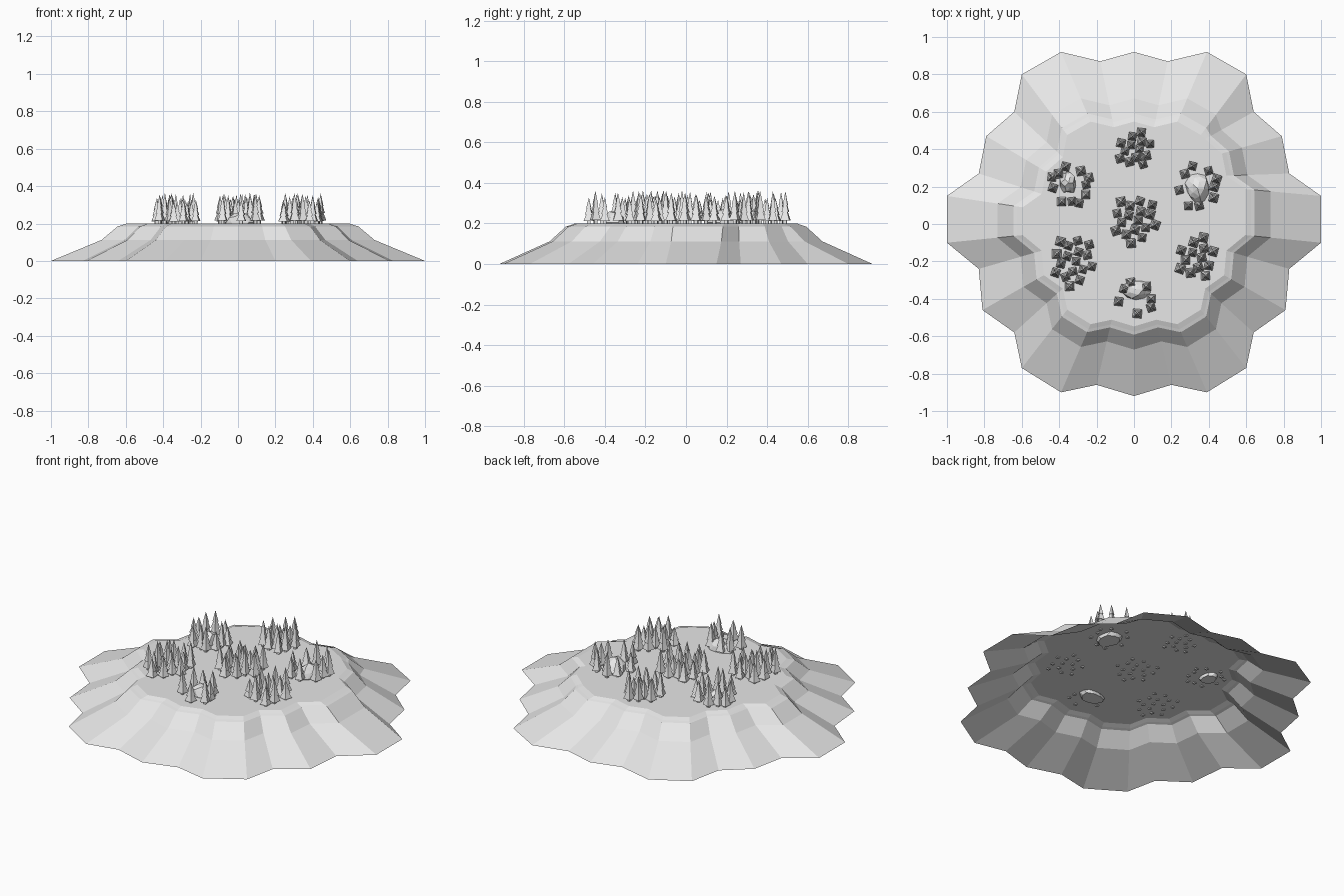
import bpy
import bmesh
import math
import random
from mathutils import Matrix, Vector

random.seed(4)

default_cube = bpy.data.objects.get("Cube")
if default_cube:
    bpy.data.objects.remove(default_cube, do_unlink=True)

# One plain colour for everything
grey = bpy.data.materials.new("light grey")
grey.use_nodes = True
colour = (0.8, 0.8, 0.8, 1)
grey.diffuse_color = colour
for node in grey.node_tree.nodes:
    if node.type == "BSDF_PRINCIPLED":
        node.inputs["Base Color"].default_value = colour

PLATEAU = 0.2
GOLDEN_ANGLE = math.pi * (3 - math.sqrt(5))


def finish(bm, name):
    """Turn a bmesh into a named, flat shaded object."""
    mesh = bpy.data.meshes.new(name)
    bm.to_mesh(mesh)
    bm.free()
    mesh.materials.append(grey)
    part = bpy.data.objects.new(name, mesh)
    bpy.context.collection.objects.link(part)
    return part


# Left half of the scalloped shoreline, from back to front
HALF_SHORE = [
    (0, 0.92), (0.18, 0.87), (0.39, 0.92), (0.6, 0.8), (0.64, 0.6), (0.79, 0.47),
    (0.83, 0.27), (1, 0.15), (1, -0.1), (0.83, -0.24), (0.81, -0.46),
    (0.64, -0.58), (0.6, -0.77), (0.39, -0.9), (0.2, -0.86), (0, -0.92),
]

# Slope profile: (scale of the shoreline, height)
SLOPE = [(1, 0), (0.73, 0.112), (0.643, 0.185), (0.625, 0.19), (0.595, PLATEAU)]


def build_island():
    """Loft the shrinking shoreline up to a flat plateau, open below."""
    mirrored = [(-x, y) for x, y in reversed(HALF_SHORE[1:-1])]
    shore = HALF_SHORE + mirrored
    bm = bmesh.new()
    rings = []
    for scale, height in SLOPE:
        ring = []
        for index, (x, y) in enumerate(shore):
            # the back left bays swing backwards as they climb
            swing = 0.24 * (1 - scale) if 4 <= index <= 7 else 0
            ring.append(bm.verts.new((x * scale, y * scale + swing, height)))
        rings.append(ring)
    for lower, upper in zip(rings, rings[1:]):
        for i in range(len(shore)):
            # index i - 1 wraps round to close the loop
            bm.faces.new((lower[i], lower[i - 1], upper[i - 1], upper[i]))
    plateau = bm.faces.new(list(reversed(rings[-1])))
    bmesh.ops.triangulate(bm, faces=[plateau])
    return finish(bm, "island_ground")


def add_cone(bm, location, bottom, top, radius, tip, turn):
    """Add a four sided cone or post between two heights."""
    place = Vector((location[0], location[1], (bottom + top) / 2))
    bmesh.ops.create_cone(
        bm, cap_ends=True, segments=4, radius1=radius, radius2=tip,
        depth=top - bottom,
        matrix=Matrix.Translation(place) @ Matrix.Rotation(turn, 4, "Z"),
    )


# Tiers of one fir tree: (bottom, top, radius), as shares of height and width
TIERS = [(0.1, 0.6, 1), (0.35, 0.8, 0.75), (0.58, 1, 0.5)]


def add_tree(bm, location):
    """A trunk rooted in the ground with stacked pyramid branches."""
    height = random.uniform(0.115, 0.165)
    width = random.uniform(0.029, 0.035)
    turn = math.radians(random.uniform(25, 65))
    add_cone(bm, location, PLATEAU - 0.006, PLATEAU + height * 0.2, 0.011, 0.011, turn)
    for low, high, share in TIERS:
        add_cone(bm, location, PLATEAU + height * low, PLATEAU + height * high,
                 width * share, 0, turn)


def build_grove(name, centre, radii, count, clearing=0):
    """Spread trees evenly over an ellipse, leaving its clearing empty."""
    bm = bmesh.new()
    for i in range(count):
        share = (i + 0.5) / count
        reach = math.sqrt(clearing ** 2 + (1 - clearing ** 2) * share)
        angle = i * GOLDEN_ANGLE
        add_tree(bm, (centre[0] + radii[0] * reach * math.cos(angle),
                      centre[1] + radii[1] * reach * math.sin(angle)))
    return finish(bm, name + "_trees")


def build_rock(name, location, size):
    """A rough faceted boulder, sunk into the plateau."""
    bm = bmesh.new()
    bmesh.ops.create_icosphere(bm, subdivisions=2, radius=1)
    for vert in bm.verts:
        vert.co *= random.uniform(0.82, 1.1)
        vert.co.z = max(vert.co.z, -0.4)
    bmesh.ops.scale(bm, vec=size, verts=bm.verts)
    bmesh.ops.translate(bm, vec=(location[0], location[1], PLATEAU + 0.005),
                        verts=bm.verts)
    return finish(bm, name + "_rock")


build_island()

# Dense groves
build_grove("back", (0.01, 0.4), (0.1, 0.1), 13)
build_grove("middle", (0, 0.02), (0.13, 0.13), 17)
build_grove("front_right", (-0.33, -0.2), (0.12, 0.14), 17)
build_grove("front_left", (0.34, -0.18), (0.11, 0.12), 13)

# Groves that ring a boulder
build_grove("back_right", (-0.34, 0.21), (0.11, 0.11), 11, clearing=0.75)
build_grove("back_left", (0.34, 0.2), (0.11, 0.12), 9, clearing=0.8)
build_grove("front", (0.01, -0.4), (0.1, 0.09), 7, clearing=0.8)

build_rock("back_right", (-0.35, 0.22), (0.045, 0.06, 0.06))
build_rock("back_left", (0.34, 0.19), (0.065, 0.08, 0.06))
build_rock("front", (0.01, -0.35), (0.08, 0.055, 0.06))
